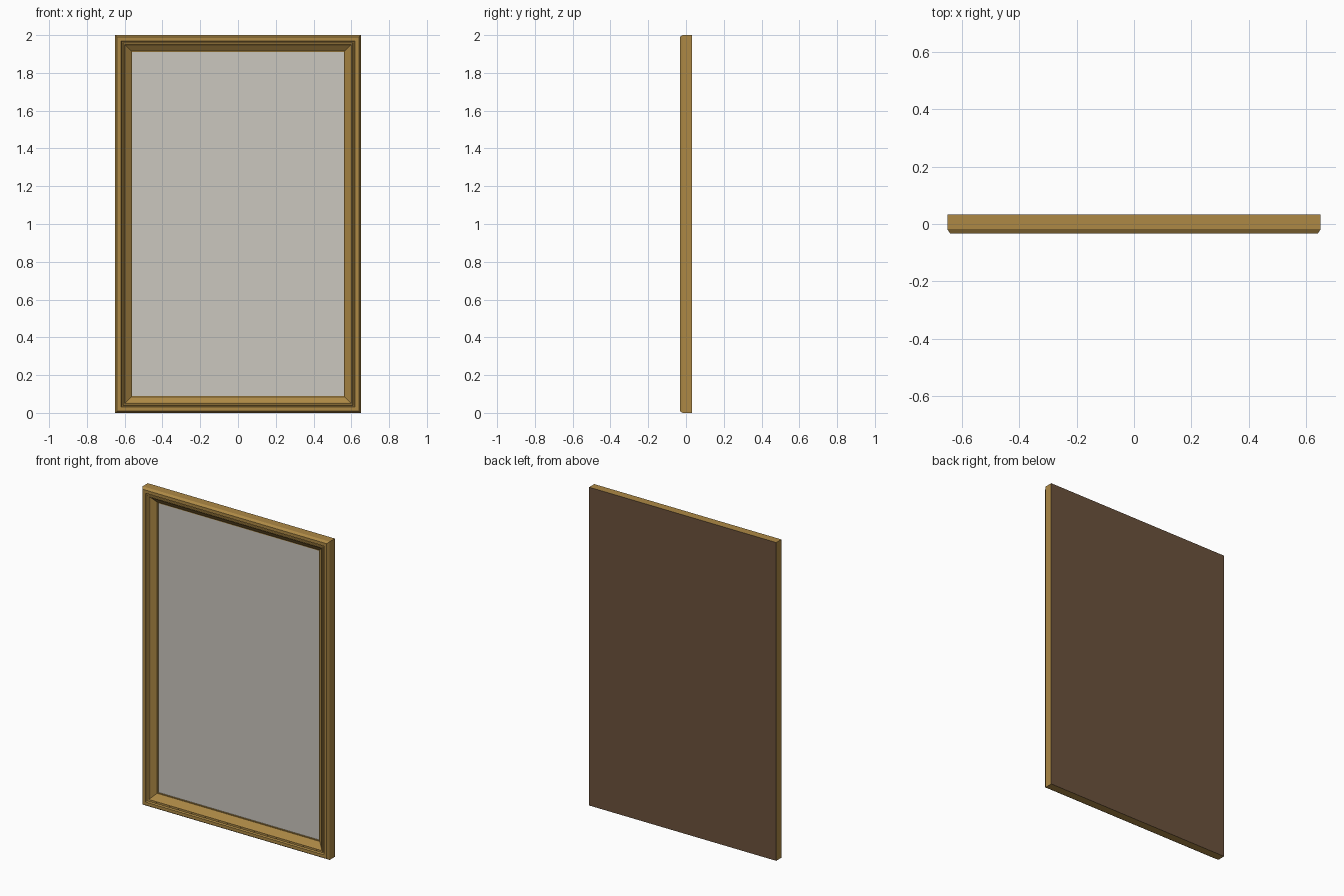
import bpy, bmesh

if "Cube" in bpy.data.objects:
    bpy.data.objects.remove(bpy.data.objects["Cube"])

W, H = 0.65, 2.0  # half width, height


def material(name, rgb):
    m = bpy.data.materials.new(name)
    m.diffuse_color = (*rgb, 1)
    m.use_nodes = True
    m.node_tree.nodes["Principled BSDF"].inputs["Base Color"].default_value = m.diffuse_color
    return m


gold = material("antique gold", (0.42, 0.25, 0.06))
glass = material("pale mirror grey", (0.60, 0.57, 0.52))
brown = material("backing brown", (0.15, 0.085, 0.045))


def make_object(name, bm, mat):
    bmesh.ops.recalc_face_normals(bm, faces=bm.faces)
    me = bpy.data.meshes.new(name)
    bm.to_mesh(me)
    bm.free()
    me.materials.append(mat)
    ob = bpy.data.objects.new(name, me)
    bpy.context.collection.objects.link(ob)
    return ob


def plate(name, inset, y0, y1, mat):
    bm = bmesh.new()
    bmesh.ops.create_cube(bm, size=1)
    for v in bm.verts:
        v.co.x *= 2 * (W - inset)
        v.co.y = y0 if v.co.y < 0 else y1
        v.co.z = H / 2 + v.co.z * (H - 2 * inset)
    return make_object(name, bm, mat)


# Mitred moulding: (inset from outer edge, y) swept around the rectangle
profile = [(0, 0.032), (0, -0.018), (0.010, -0.033), (0.030, -0.033),
           (0.035, -0.024), (0.040, -0.024), (0.043, -0.029), (0.050, -0.029),
           (0.054, -0.020), (0.085, 0.004), (0.090, 0.004), (0.090, 0.032)]
bm = bmesh.new()
rings = []
for d, y in profile:
    rings.append([bm.verts.new(p) for p in (
        (-W + d, y, d), (W - d, y, d), (W - d, y, H - d), (-W + d, y, H - d))])
for a, b in zip(rings, rings[1:] + rings[:1]):
    for i in range(4):
        j = (i + 1) % 4
        bm.faces.new((a[i], a[j], b[j], b[i]))
make_object("frame_moulding", bm, gold)

# Mirror pane and full-size backing board
plate("mirror_pane", 0.088, 0.010, 0.020, glass)
plate("backing_board", 0.0, 0.032, 0.033, brown)
